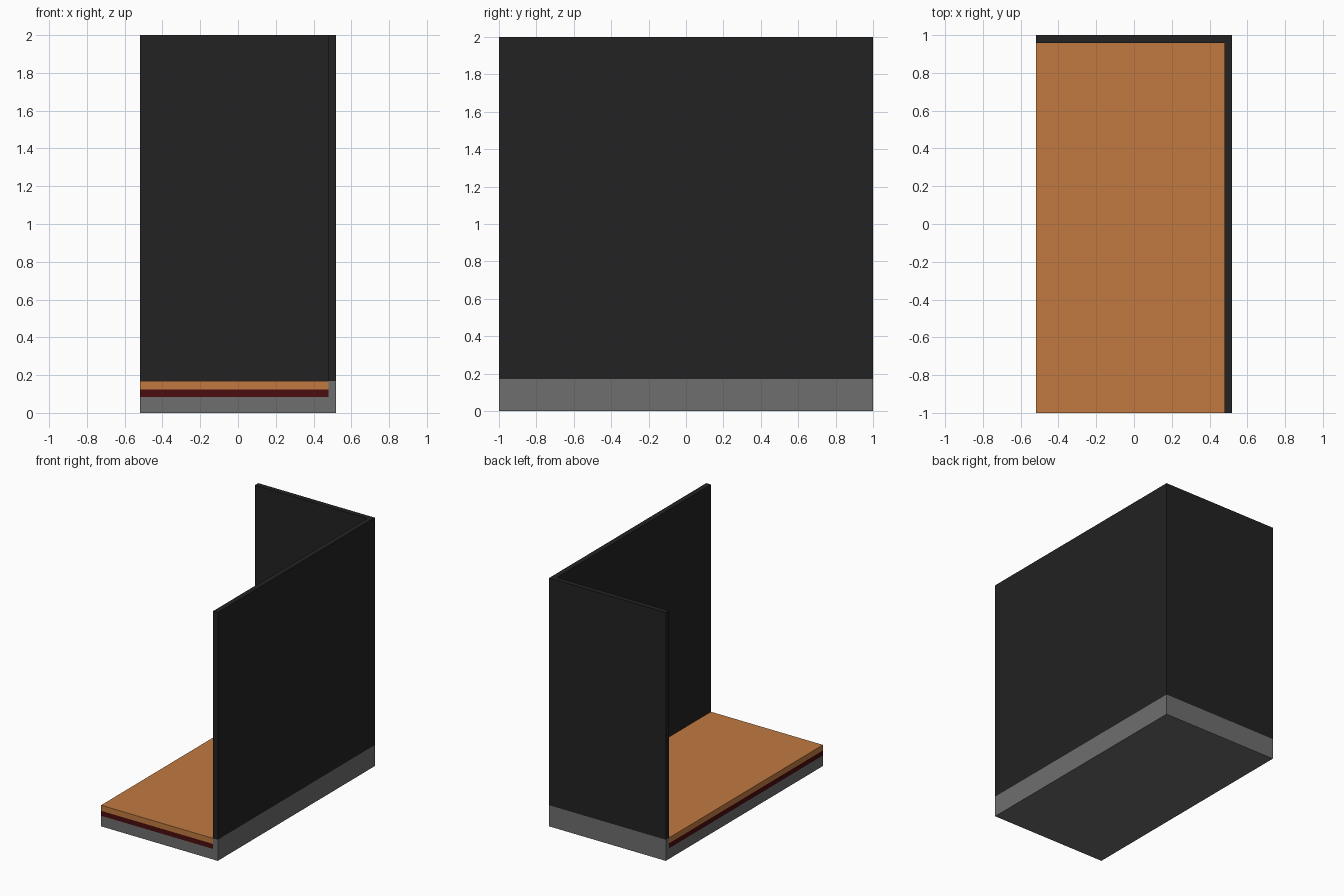
import bpy, bmesh

cube = bpy.data.objects.get("Cube")
if cube:
    bpy.data.objects.remove(cube, do_unlink=True)

# Overall half extents and wall thickness
HX, HY, T = 0.52, 1.0, 0.042
IX, IY = HX - T, HY - T          # inner faces of the walls


def material(name, rgb):
    m = bpy.data.materials.new(name)
    m.use_nodes = True
    m.diffuse_color = (*rgb, 1)
    bsdf = m.node_tree.nodes["Principled BSDF"]
    bsdf.inputs["Base Color"].default_value = (*rgb, 1)
    bsdf.inputs["Roughness"].default_value = 0.8
    return m


def extrude_profile(name, outline, z0, z1, mat):
    """Flat plan outline raised from z0 to z1."""
    bm = bmesh.new()
    face = bm.faces.new([bm.verts.new((x, y, z0)) for x, y in outline])
    result = bmesh.ops.extrude_face_region(bm, geom=[face])
    top = [v for v in result["geom"] if isinstance(v, bmesh.types.BMVert)]
    bmesh.ops.translate(bm, verts=top, vec=(0, 0, z1 - z0))
    bmesh.ops.recalc_face_normals(bm, faces=bm.faces)
    mesh = bpy.data.meshes.new(name)
    bm.to_mesh(mesh)
    bm.free()
    mesh.materials.append(mat)
    obj = bpy.data.objects.new(name, mesh)
    bpy.context.collection.objects.link(obj)
    return obj


concrete = material("concrete grey", (0.156, 0.156, 0.156))
charcoal = material("charcoal", (0.016, 0.016, 0.016))
dark_red = material("dark red", (0.069, 0.004, 0.005))
wood = material("orange wood", (0.533, 0.195, 0.053))

# Plan outlines: whole footprint, floor area, and L along the left and back
footprint = [(-HX, -HY), (HX, -HY), (HX, HY), (-HX, HY)]
floor = [(-HX, -HY), (IX, -HY), (IX, IY), (-HX, IY)]
corner = [(IX, -HY), (HX, -HY), (HX, HY), (-HX, HY), (-HX, IY), (IX, IY)]

# Base slab with its raised kerb under the walls
extrude_profile("base_slab", footprint, 0, 0.085, concrete)
extrude_profile("wall_kerb", corner, 0.085, 0.17, concrete)

# Floor layers
extrude_profile("floor_underlay", floor, 0.085, 0.125, dark_red)
extrude_profile("floor_boards", floor, 0.125, 0.17, wood)

# Corner walls
extrude_profile("corner_walls", corner, 0.17, 2.0, charcoal)
